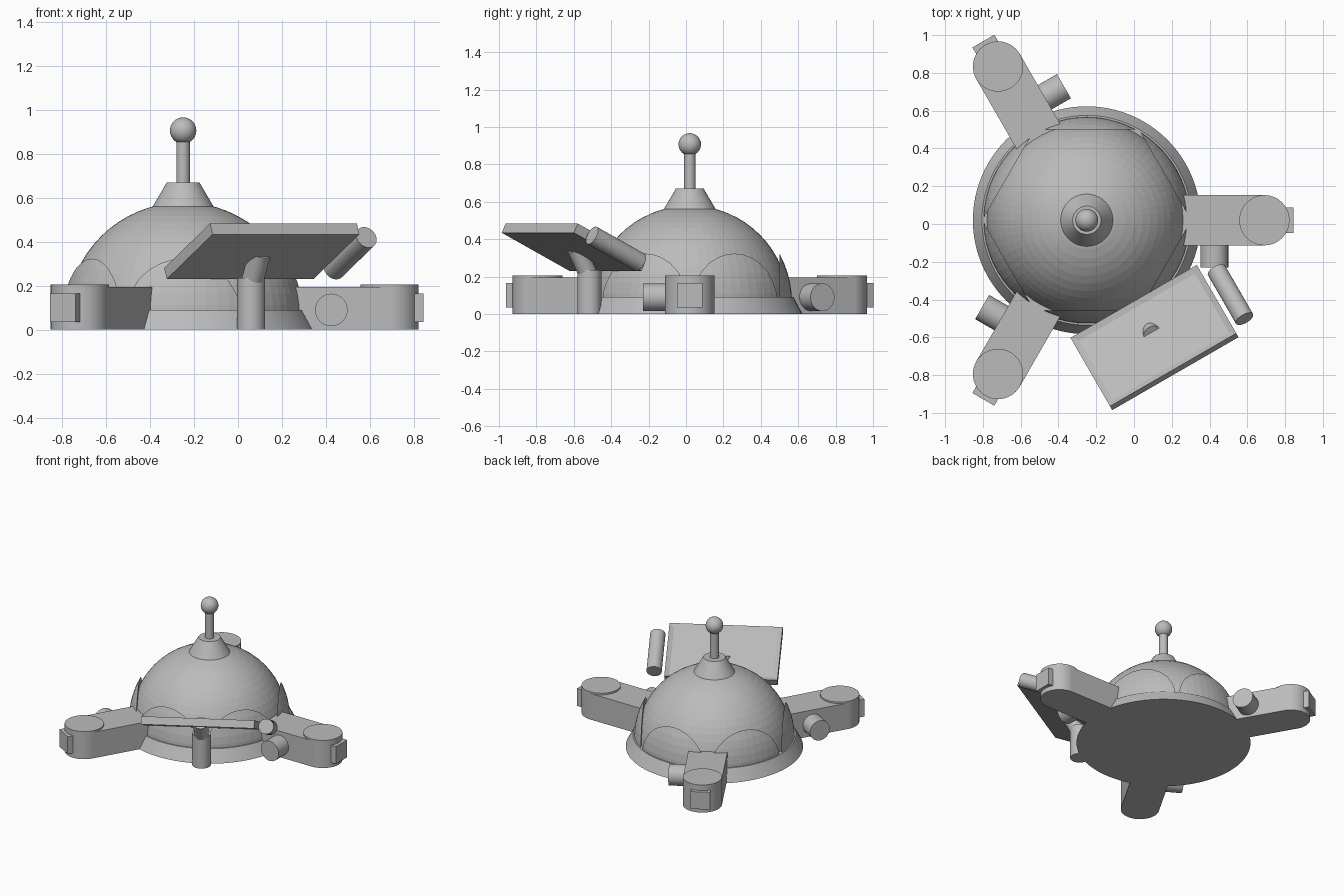
import bpy, bmesh
from math import pi, radians, sin, cos
from mathutils import Matrix, Vector

old = bpy.data.objects.get("Cube")
if old:
    bpy.data.objects.remove(old, do_unlink=True)

grey = bpy.data.materials.new("plain_grey")
grey.use_nodes = True
grey.diffuse_color = (0.5, 0.5, 0.5, 1)
grey.node_tree.nodes["Principled BSDF"].inputs["Base Color"].default_value = (0.5, 0.5, 0.5, 1)

# everything is laid out around the dome axis
HUB = Matrix.Translation((-0.25, 0.02, 0))


def turned(degrees):
    """Frame on the dome axis whose x axis points outward at the given angle."""
    return HUB @ Matrix.Rotation(radians(degrees), 4, 'Z')


def finish(name, bm, frame):
    bmesh.ops.recalc_face_normals(bm, faces=bm.faces)
    mesh = bpy.data.meshes.new(name)
    bm.to_mesh(mesh)
    bm.free()
    mesh.materials.append(grey)
    ob = bpy.data.objects.new(name, mesh)
    ob.matrix_world = frame
    bpy.context.collection.objects.link(ob)
    return ob


def box(name, frame, centre, size):
    bm = bmesh.new()
    bmesh.ops.create_cube(bm, size=1, matrix=Matrix.Translation(centre) @ Matrix.Diagonal((*size, 1)))
    return finish(name, bm, frame)


def rod(name, frame, start, end, r1, r2=None, sides=48):
    """Cylinder or cone between two points."""
    a, b = Vector(start), Vector(end)
    aim = (b - a).to_track_quat('Z', 'Y').to_matrix().to_4x4()
    bm = bmesh.new()
    bmesh.ops.create_cone(bm, cap_ends=True, segments=sides, radius1=r1,
                          radius2=r1 if r2 is None else r2, depth=(b - a).length,
                          matrix=Matrix.Translation((a + b) / 2) @ aim)
    ob = finish(name, bm, frame)
    return ob


def cut_sphere(name, frame, radius, height, cuts):
    """Sphere keeping only the side of each cutting plane that its normal points to."""
    bm = bmesh.new()
    bmesh.ops.create_uvsphere(bm, u_segments=64, v_segments=32, radius=radius,
                              matrix=Matrix.Translation((0, 0, height)))
    for point, normal in cuts:
        res = bmesh.ops.bisect_plane(bm, geom=bm.verts[:] + bm.edges[:] + bm.faces[:], dist=1e-6,
                                     plane_co=point, plane_no=normal, clear_inner=True)
        edges = [e for e in res["geom_cut"] if isinstance(e, bmesh.types.BMEdge)]
        bmesh.ops.holes_fill(bm, edges=edges, sides=0)
    return finish(name, bm, frame)


# body
rod("base_flange", HUB, (0, 0, 0), (0, 0, 0.09), 0.603, 0.555, 96)
cut_sphere("dome", HUB, 0.53, 0.05, [((0, 0, 0.051), (0, 0, 1))])
for i in range(6):
    cut_sphere("dome_side_shell", turned(30 + 60 * i), 0.547, 0.06,
               [((0.479, 0, 0), (1, 0, 0)), ((0, 0, 0.061), (0, 0, 1))])

# antenna
rod("antenna_cone", HUB, (0, 0, 0.555), (0, 0, 0.67), 0.142, 0.075)
rod("antenna_stem", HUB, (0, 0, 0.65), (0, 0, 0.88), 0.031)
cut_sphere("antenna_ball", HUB, 0.06, 0.907, [])

# three legs
for i in range(3):
    f = turned(120 * i)
    box("leg_arm", f, (0.62, 0, 0.0975), (0.64, 0.266, 0.195))
    rod("leg_foot", f, (0.94, 0, 0), (0.94, 0, 0.207), 0.133)
    box("leg_end_plate", f, (1.02, 0, 0.1), (0.15, 0.134, 0.13))
    rod("leg_side_thruster", f, (0.675, 0, 0.09), (0.675, -0.25, 0.09), 0.074)

# support post and elbow
out = turned(-60)
rod("panel_post", out, (0.62, 0, 0), (0.62, 0, 0.235), 0.064)
rod("panel_elbow", out, (0.62, 0, 0.2), (0.70, 0, 0.35), 0.05)

# tilted tray panel with a recessed top
tilt = out @ Matrix.Translation((0.717, 0, 0.3575)) @ Matrix.Rotation(radians(-26), 4, 'Y')
bm = bmesh.new()
bmesh.ops.create_cube(bm, size=1, matrix=Matrix.Diagonal((0.465, 0.772, 0.055, 1)))
bm.normal_update()
top = [g for g in bm.faces if g.normal.z > 0.9]
bmesh.ops.inset_region(bm, faces=top, thickness=0.045)
bmesh.ops.translate(bm, verts=top[0].verts[:], vec=(0, 0, -0.014))
finish("panel_tray", bm, tilt)

# cylinder beside the panel
rod("panel_side_cylinder", tilt, (-0.165, 0.462, -0.01), (0.165, 0.462, -0.01), 0.052)

# smooth the round parts while keeping their rims sharp
for ob in bpy.context.scene.objects:
    ob.select_set(False)
for ob in bpy.context.scene.objects:
    if ob.name.startswith(("base", "antenna", "leg_foot", "leg_side", "panel_post", "panel_elbow", "panel_side")):
        ob.select_set(True)
        bpy.context.view_layer.objects.active = ob
bpy.ops.object.shade_smooth_by_angle(angle=radians(30))
